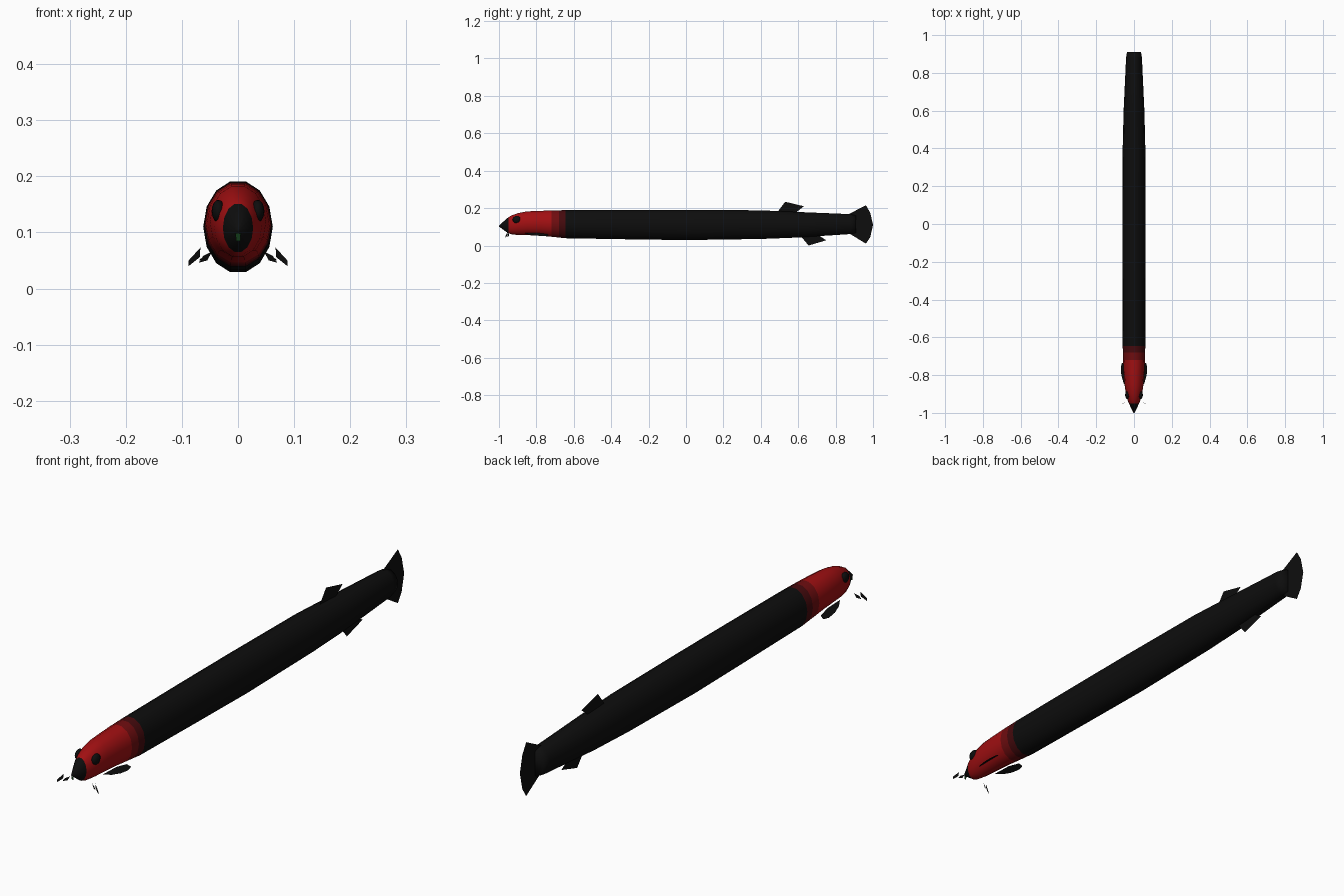
import bpy, bmesh, math

if "Cube" in bpy.data.objects:
    bpy.data.objects.remove(bpy.data.objects["Cube"])


def material(name, rgb):
    m = bpy.data.materials.new(name)
    m.diffuse_color = (*rgb, 1)
    m.use_nodes = True
    m.node_tree.nodes["Principled BSDF"].inputs["Base Color"].default_value = m.diffuse_color
    return m


BLACK = material("black", (0.004, 0.004, 0.004))
RED = material("red", (0.36, 0.005, 0.006))
MID = material("dark red", (0.16, 0.004, 0.005))
DEEP = material("deep red", (0.06, 0.003, 0.004))
GREEN = material("dark green", (0.006, 0.04, 0.008))


def finish(name, bm, mats, smooth=True):
    me = bpy.data.meshes.new(name)
    bm.to_mesh(me)
    bm.free()
    for m in mats:
        me.materials.append(m)
    for p in me.polygons:
        p.use_smooth = smooth
    ob = bpy.data.objects.new(name, me)
    bpy.context.collection.objects.link(ob)
    return ob


def sheet(name, points, mat=BLACK):
    bm = bmesh.new()
    bm.faces.new([bm.verts.new(p) for p in points])
    return finish(name, bm, [mat], False)


# Body: 14-sided rings (y, half width, bottom, top), coloured by length
RINGS = [(-1.0, .003, .101, .107), (-.95, .027, .064, .152), (-.93, .035, .058, .163),
         (-.90, .043, .055, .174), (-.85, .050, .054, .184), (-.78, .055, .051, .187),
         (-.72, .058, .045, .189), (-.68, .059, .041, .190), (-.645, .060, .037, .191),
         (-.3, .061, .031, .193), (0, .062, .027, .193), (.4, .060, .033, .190),
         (.6, .055, .041, .181), (.88, .042, .060, .169), (.91, .037, .066, .160)]
N = 14
bm = bmesh.new()
loops = []
for y, w, lo, hi in RINGS:
    loops.append([bm.verts.new((w * math.sin((i + .5) * math.tau / N), y,
                                (lo + hi) / 2 + (hi - lo) / 2 * math.cos((i + .5) * math.tau / N)))
                  for i in range(N)])
for a, b in zip(loops, loops[1:]):
    for i in range(N):
        j = (i + 1) % N
        bm.faces.new((a[i], a[j], b[j], b[i]))
bm.faces.new(loops[0])
bm.faces.new(loops[-1])
bmesh.ops.recalc_face_normals(bm, faces=bm.faces)
for f in bm.faces:
    y = f.calc_center_median().y
    f.material_index = (0 if y < -.95 or y > -.645 else
                        1 if y < -.72 else 2 if y < -.68 else 3)
finish("body", bm, [BLACK, RED, MID, DEEP])

# Upright fins, single sheets on the centre line
FINS = {
    "tail_fin": [(.87, .168), (.962, .215), (.985, .175), (1.0, .11), (.985, .045), (.962, .01), (.88, .06)],
    "dorsal_fin": [(.49, .18), (.53, .234), (.63, .21), (.58, .17)],
    "anal_fin": [(.61, .055), (.655, 0), (.75, .028), (.70, .06)],
}
for name, pts in FINS.items():
    sheet(name, [(0, y, z) for y, z in pts])

# Mouth spot on the snout
sheet("mouth_spot", [(-.005, -.996, .098), (.005, -.996, .098), (.004, -.996, .085), (-.003, -.996, .085)], GREEN)

for s, side in ((1, "right"), (-1, "left")):
    # Eyes
    bm = bmesh.new()
    bmesh.ops.create_uvsphere(bm, u_segments=12, v_segments=8, radius=1)
    for v in bm.verts:
        v.co = (s * .035 + v.co.x * .012, -.905 + v.co.y * .022, .138 + v.co.z * .02)
    finish(side + "_eye", bm, [BLACK])

    # Pectoral fin: leaf shape sloping outward and down
    sheet(side + "_pectoral_fin", [(s * x, y, z) for x, y, z in (
        (.040, -.87, .068), (.056, -.84, .059), (.067, -.80, .053), (.070, -.76, .050),
        (.064, -.735, .052), (.050, -.74, .060), (.042, -.79, .067))])

    # Barbels: two slanted scraps each side of the mouth
    sheet(side + "_inner_barbel", [(s * x, y, z) for x, y, z in (
        (.046, -.945, .066), (.062, -.953, .058), (.070, -.956, .046), (.055, -.948, .050))])
    sheet(side + "_outer_barbel", [(s * x, y, z) for x, y, z in (
        (.067, -.955, .073), (.088, -.965, .050), (.088, -.965, .040), (.068, -.955, .056))])
